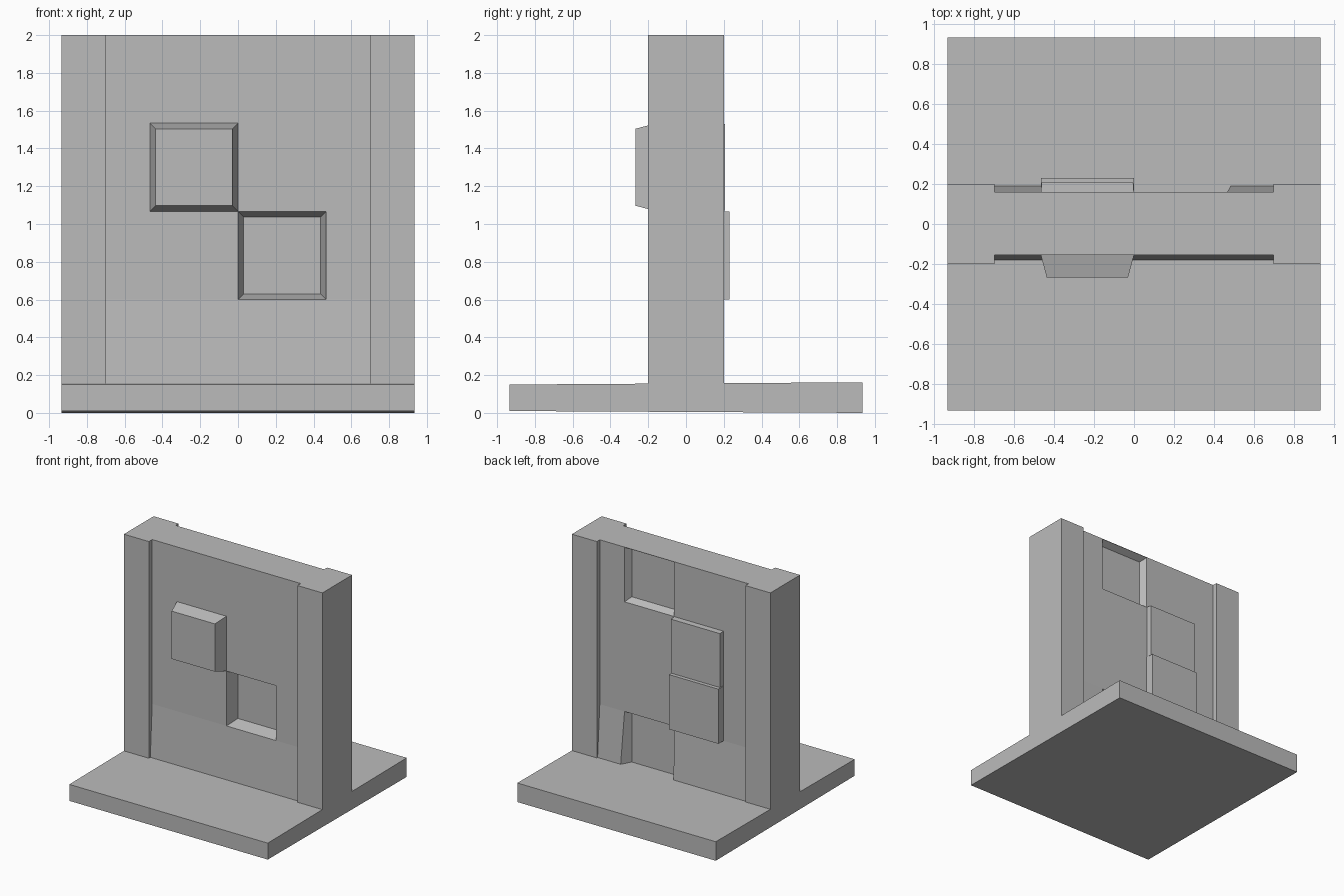
import bpy, bmesh

if "Cube" in bpy.data.objects:
    bpy.data.objects.remove(bpy.data.objects["Cube"])

grey = bpy.data.materials.new("plain_grey")
grey.diffuse_color = (0.5, 0.5, 0.5, 1)
grey.use_nodes = True
grey.node_tree.nodes["Principled BSDF"].inputs["Base Color"].default_value = grey.diffuse_color


def solid(name, ring_a, ring_b):
    """Closed solid between two matching rings of points."""
    bm = bmesh.new()
    a = [bm.verts.new(p) for p in ring_a]
    b = [bm.verts.new(p) for p in ring_b]
    bm.faces.new(a)
    bm.faces.new(b[::-1])
    n = len(a)
    for i in range(n):
        j = (i + 1) % n
        bm.faces.new((a[j], a[i], b[i], b[j]))
    bmesh.ops.recalc_face_normals(bm, faces=bm.faces)
    mesh = bpy.data.meshes.new(name)
    bm.to_mesh(mesh)
    bm.free()
    mesh.materials.append(grey)
    obj = bpy.data.objects.new(name, mesh)
    bpy.context.collection.objects.link(obj)
    return obj


def extrude_x(name, profile, x0, x1):
    """Side profile of (y, z) points swept along x."""
    return solid(name, [(x0, y, z) for y, z in profile],
                 [(x1, y, z) for y, z in profile])


def drafted(name, x0, x1, z0, z1, y0, y1, inset):
    """Square block from y0 to y1 whose far face shrinks by inset."""
    def ring(y, d):
        return [(x0 + d, y, z0 + d), (x1 - d, y, z0 + d),
                (x1 - d, y, z1 - d), (x0 + d, y, z1 - d)]
    return solid(name, ring(y0, 0), ring(y1, inset))


H = 0.935   # half width
S = 0.467   # side of a square
Z1, Z2, Z3 = 0.6, 1.067, 1.534   # grid heights

# base plate, slightly tilted
extrude_x("base_plate", [(-H, 0.01), (H, 0), (H, 0.162), (-H, 0.15)], -H, H)

# side pillars
for side, sx in (("left", -1), ("right", 1)):
    extrude_x(side + "_pillar", [(-0.2, 0.06), (0.2, 0.06), (0.2, 2), (-0.2, 2)],
              sx * 0.7, sx * H)

# wall panel, its foot flaring outward
panel = extrude_x("wall_panel", [(-0.185, 0.06), (0.196, 0.06), (0.16, Z1), (0.16, 2),
                                 (-0.155, 2), (-0.155, Z1)], -0.7, 0.7)

# pockets sunk into the panel, with sloping walls
e = 0.03
cutters = [
    drafted("front_pocket_cutter", -e, S + e, Z1 - e, Z2 + e, -0.265, -0.045, 2 * e),
    drafted("back_top_pocket_cutter", -e, S + e, Z3 - e, 1.997 + e, 0.215, 0.105, 2 * e),
    drafted("back_foot_pocket_cutter", -e, S + e, 0.03, Z1 + e, 0.215, 0.105, 2 * e),
]
for c in cutters:
    c.hide_render = True
    c.hide_viewport = True
    mod = panel.modifiers.new(c.name, "BOOLEAN")
    mod.operation = "DIFFERENCE"
    mod.solver = "EXACT"
    mod.object = c

# raised squares
drafted("front_block", -S, 0, Z2, Z3, -0.155, -0.268, e)
drafted("back_upper_block", -S, 0, Z2, Z3, 0.15, 0.207, 0.004)
drafted("back_lower_block", -S, 0, Z1, Z2, 0.15, 0.23, 0.001)
